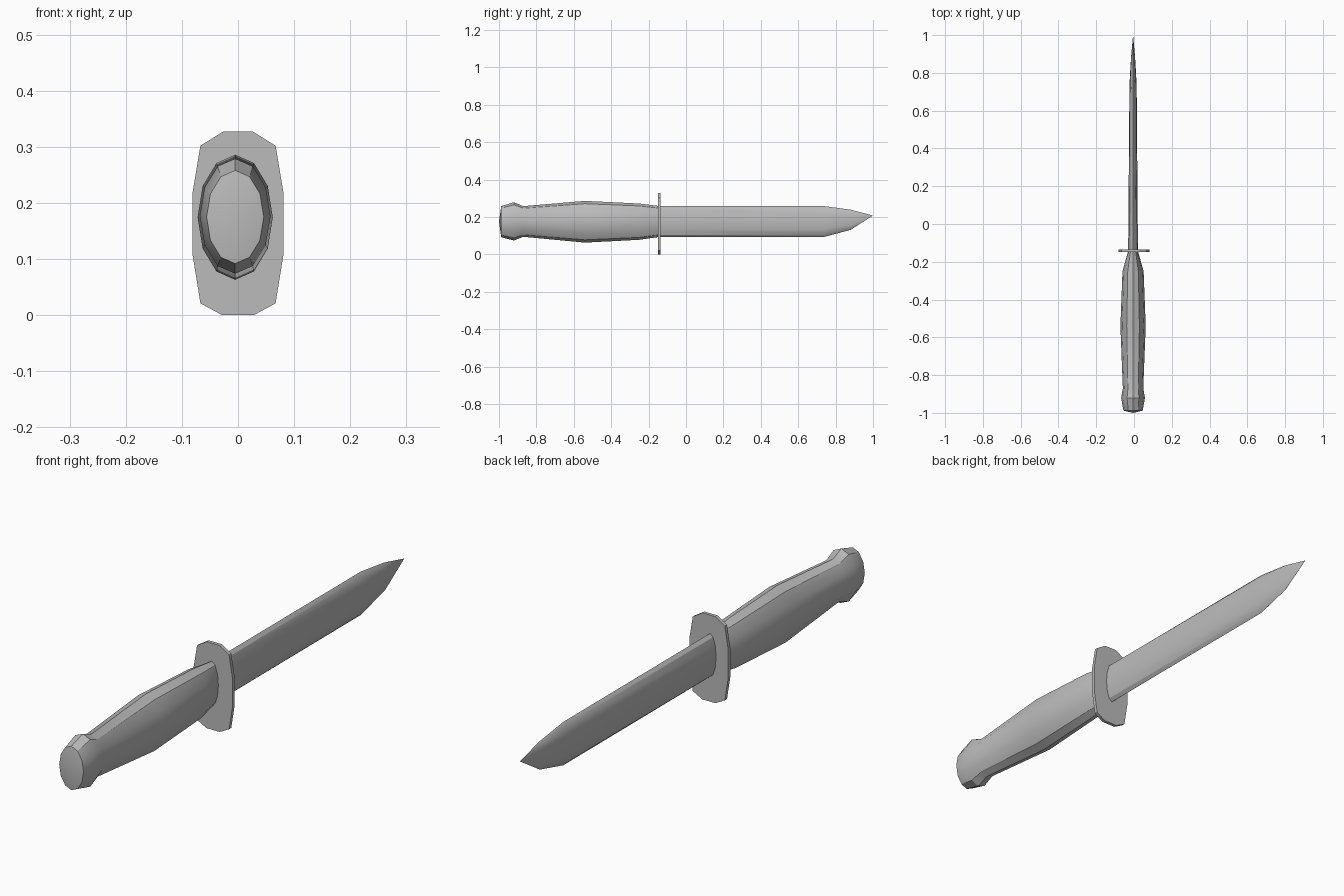
import bpy, bmesh, math

cube = bpy.data.objects.get("Cube")
if cube:
    bpy.data.objects.remove(cube, do_unlink=True)

SIDES = 12
AXIS_X = -0.005

steel = bpy.data.materials.new("grey steel")
steel.use_nodes = True
steel.diffuse_color = (0.5, 0.5, 0.5, 1)
steel.node_tree.nodes["Principled BSDF"].inputs["Base Color"].default_value = (0.5, 0.5, 0.5, 1)


def loft(name, rings, start_tip=None, end_tip=None):
    """Skin a list of rings, closing each end with a fan or a flat face."""
    bm = bmesh.new()
    loops = [[bm.verts.new(p) for p in ring] for ring in rings]
    n = len(loops[0])
    for a, b in zip(loops, loops[1:]):
        for i in range(n):
            j = (i + 1) % n
            bm.faces.new((a[i], a[j], b[j], b[i]))
    for loop, tip in ((loops[0], start_tip), (loops[-1], end_tip)):
        if tip:
            v = bm.verts.new(tip)
            for i in range(n):
                bm.faces.new((loop[i], loop[(i + 1) % n], v))
        else:
            bm.faces.new(loop)
    bmesh.ops.recalc_face_normals(bm, faces=bm.faces)
    mesh = bpy.data.meshes.new(name)
    bm.to_mesh(mesh)
    bm.free()
    mesh.materials.append(steel)
    obj = bpy.data.objects.new(name, mesh)
    bpy.context.collection.objects.link(obj)
    bpy.ops.object.select_all(action='DESELECT')
    obj.select_set(True)
    bpy.context.view_layer.objects.active = obj
    bpy.ops.object.shade_smooth_by_angle(angle=math.radians(30))
    return obj


def oval(y, half_x, low, high):
    mid, half_z = (low + high) / 2, (high - low) / 2
    angles = [2 * math.pi * i / SIDES for i in range(SIDES)]
    return [(AXIS_X + half_x * math.sin(a), y, mid + half_z * math.cos(a)) for a in angles]


# Handle with flared pommel: y, half width, bottom, top
handle = [
    (-0.988, 0.051, 0.092, 0.258),
    (-0.92, 0.063, 0.074, 0.279),
    (-0.87, 0.054, 0.094, 0.258),
    (-0.54, 0.067, 0.063, 0.286),
    (-0.25, 0.056, 0.078, 0.272),
    (-0.14, 0.025, 0.094, 0.258),
]
loft("handle", [oval(*s) for s in handle], start_tip=(AXIS_X, -1.0, 0.175))

# Blade, a flattened oval tapering to a point
blade = [
    (-0.145, 0.026, 0.094, 0.258),
    (0.74, 0.019, 0.094, 0.258),
    (0.88, 0.011, 0.131, 0.239),
]
loft("blade", [oval(*s) for s in blade], end_tip=(AXIS_X, 1.0, 0.208))

# Guard plate, outline mirrored left to right
half = [(0.028, 0.0), (0.067, 0.021), (0.081, 0.108),
        (0.081, 0.218), (0.067, 0.302), (0.027, 0.327)]
outline = half + [(-x, z) for x, z in reversed(half)]
loft("guard", [[(x, y, z) for x, z in outline] for y in (-0.149, -0.136)])
